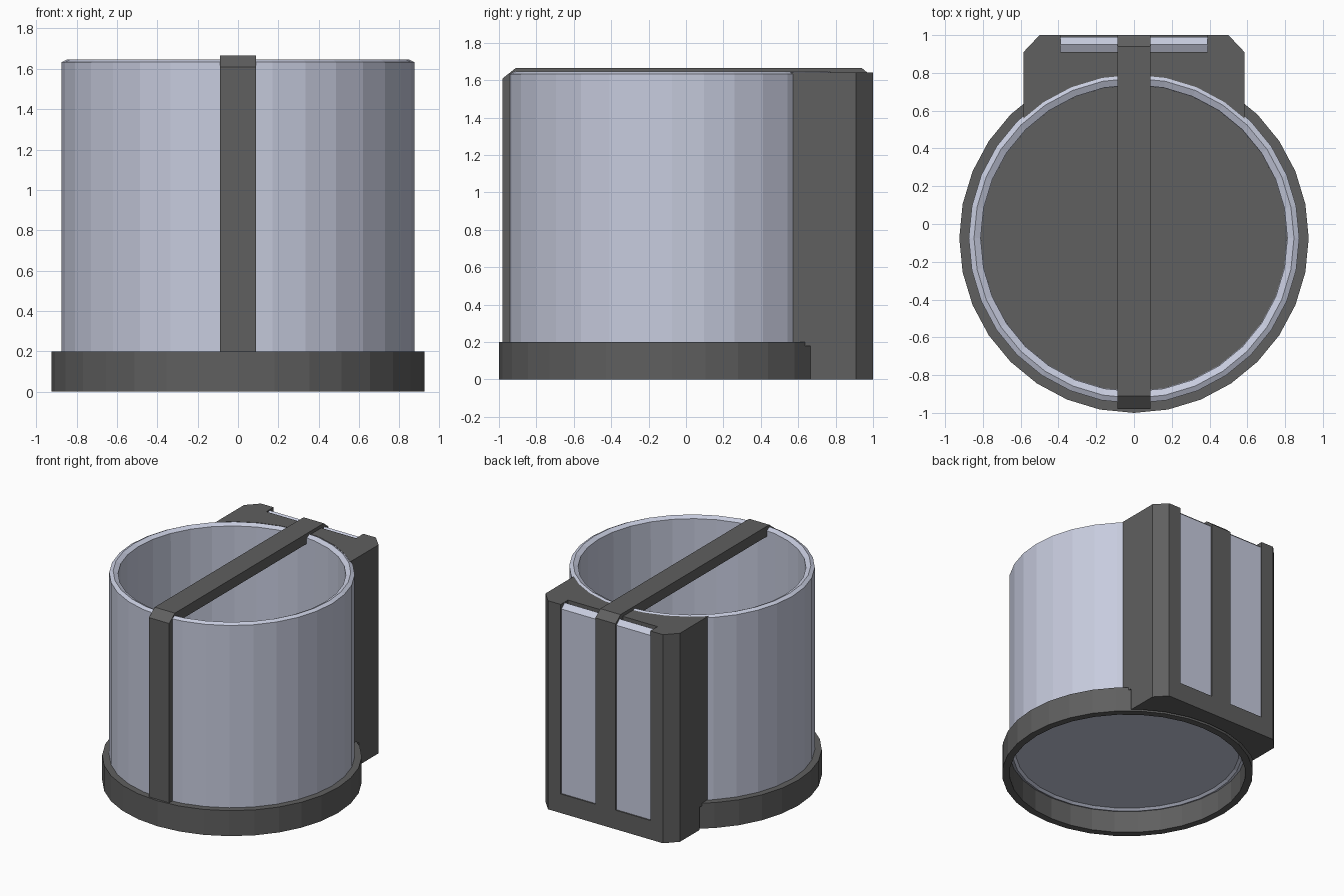
import bpy, bmesh
from math import sin, cos, tau

cube = bpy.data.objects.get("Cube")
if cube:
    bpy.data.objects.remove(cube, do_unlink=True)

SIDES = 32
CENTRE_Y = -0.075


def material(name, rgb):
    m = bpy.data.materials.new(name)
    m.use_nodes = True
    m.diffuse_color = (*rgb, 1)
    m.node_tree.nodes["Principled BSDF"].inputs["Base Color"].default_value = (*rgb, 1)
    return m


GREY = material("dark grey", (0.115, 0.115, 0.115))
BLUE = material("pale blue", (0.57, 0.60, 0.73))


def finish(name, bm, mat):
    bmesh.ops.remove_doubles(bm, verts=bm.verts, dist=0.0001)
    bmesh.ops.recalc_face_normals(bm, faces=bm.faces)
    mesh = bpy.data.meshes.new(name)
    bm.to_mesh(mesh)
    bm.free()
    mesh.materials.append(mat)
    ob = bpy.data.objects.new(name, mesh)
    bpy.context.collection.objects.link(ob)
    return ob


def lathe(name, profile, mat):
    """Revolve a closed (radius, z) outline about the cup axis."""
    bm = bmesh.new()
    rings = []
    for i in range(SIDES):
        a = tau * i / SIDES
        rings.append([bm.verts.new((r * cos(a), CENTRE_Y + r * sin(a), z)) for r, z in profile])
    n = len(profile)
    for i in range(SIDES):
        a, b = rings[i], rings[(i + 1) % SIDES]
        for j in range(n):
            k = (j + 1) % n
            if profile[j][0] == 0 and profile[k][0] == 0:
                continue
            bm.faces.new((a[j], b[j], b[k], a[k]))
    bmesh.ops.remove_doubles(bm, verts=bm.verts, dist=0.0001)
    bmesh.ops.dissolve_degenerate(bm, edges=bm.edges, dist=0.0001)
    return finish(name, bm, mat)


def prism(name, outline, lo, hi, mat, axis="z"):
    """Extrude a flat outline: (x, y) along z, or (y, z) along x."""
    bm = bmesh.new()
    place = (lambda p, t: (*p, t)) if axis == "z" else (lambda p, t: (t, *p))
    face = bm.faces.new([bm.verts.new(place(p, lo)) for p in outline])
    ext = bmesh.ops.extrude_face_region(bm, geom=[face])
    move = (0, 0, hi - lo) if axis == "z" else (hi - lo, 0, 0)
    bmesh.ops.translate(bm, vec=move, verts=[v for v in ext["geom"] if isinstance(v, bmesh.types.BMVert)])
    return finish(name, bm, mat)


def cut(target, cutter):
    mod = target.modifiers.new(cutter.name, "BOOLEAN")
    mod.operation = "DIFFERENCE"
    mod.object = cutter
    cutter.hide_render = True
    cutter.hide_viewport = True
    cutter.display_type = "WIRE"


# Cup wall with chamfered rims at both ends
lathe("cup_wall", [(0.81, 0.19), (0.845, 0.165), (0.875, 0.178),
                   (0.875, 1.633), (0.847, 1.647), (0.812, 1.63)], BLUE)

# Two-layer floor: pale underneath, dark inside
lathe("floor_underside", [(0, 0.18), (0.83, 0.18), (0.83, 0.195), (0, 0.195)], BLUE)
lathe("floor_inside", [(0, 0.192), (0.83, 0.192), (0.83, 0.205), (0, 0.205)], GREY)

# Base ring
lathe("base_ring", [(0.87, 0), (0.925, 0), (0.925, 0.2), (0.87, 0.2)], GREY)

# Rear block, hollowed to fit the cup and ring, with a slot for the panels
block = prism("rear_block", [(-0.585, 0.4), (0.585, 0.4), (0.585, 0.91), (0.5, 1.0),
                             (-0.5, 1.0), (-0.585, 0.91)], 0, 1.64, GREY)
cut(block, lathe("cup_cutter", [(0, -0.1), (0.948, -0.1), (0.948, 0.178), (0.865, 0.178),
                                (0.865, 1.8), (0, 1.8)], GREY))
cut(block, prism("slot_cutter", [(-0.39, 0.91), (0.39, 0.91), (0.39, 1.1), (-0.39, 1.1)],
                 0.15, 1.8, GREY))

# Rear panels either side of the strap
for side, x in (("left", 0.085), ("right", -0.39)):
    prism(side + "_rear_panel", [(0.905, 0.14), (0.99, 0.14), (0.99, 1.6), (0.95, 1.635),
                                 (0.905, 1.61)], x, x + 0.305, BLUE, "x")

# Strap running up the front, over the top and down the back
prism("strap", [(-0.98, 0.19), (-0.98, 1.61), (-0.91, 1.665), (0.94, 1.665), (1.0, 1.615),
                (1.0, 0.15), (0.9, 0.15), (0.9, 1.585), (-0.93, 1.585), (-0.93, 0.19)],
      -0.088, 0.088, GREY, "x")
